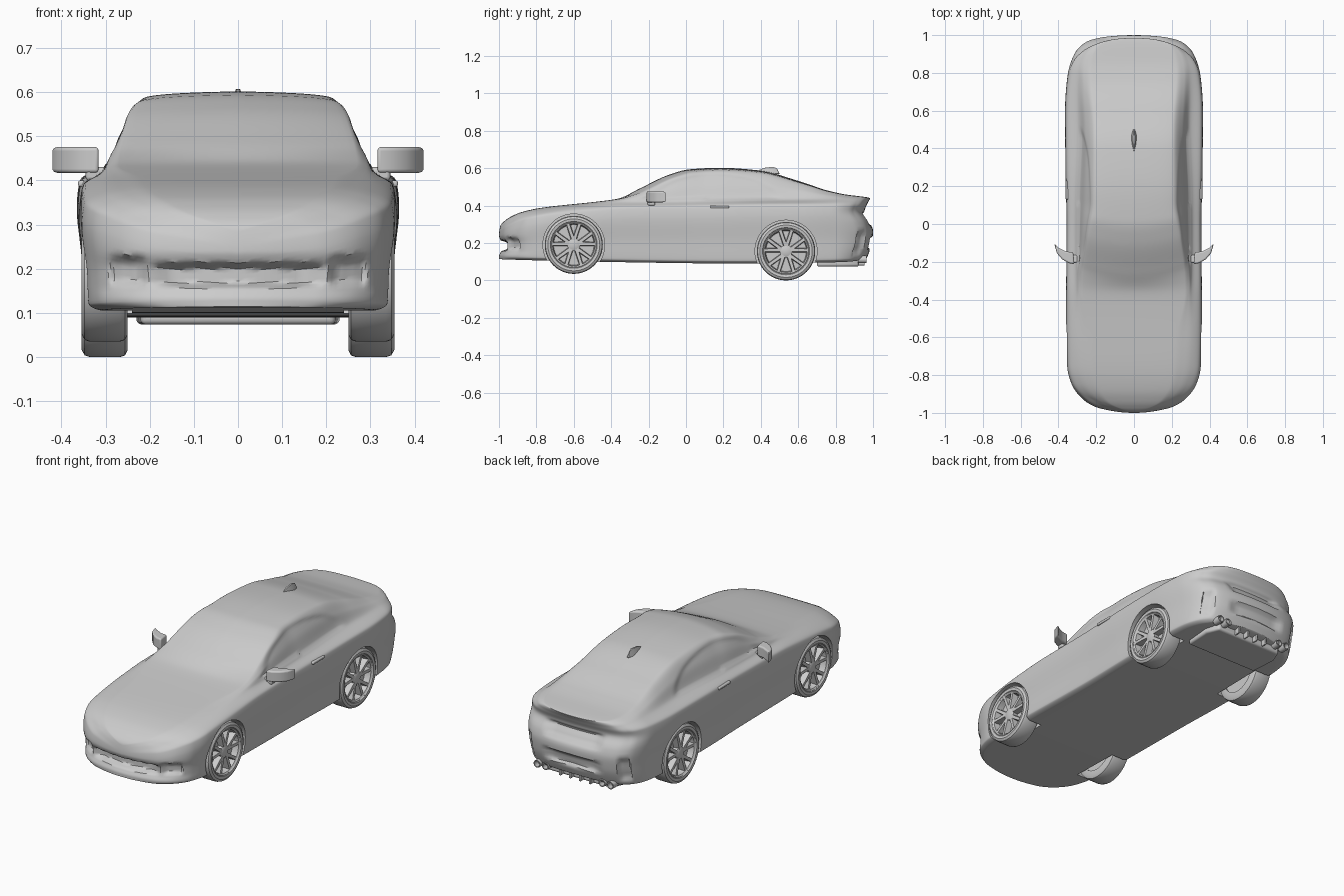
import bpy, bmesh, math
from mathutils import Vector

if "Cube" in bpy.data.objects:
    bpy.data.objects.remove(bpy.data.objects["Cube"])

grey = bpy.data.materials.new("plain_grey")
grey.use_nodes = True
COLOUR = (0.6, 0.6, 0.6, 1)
grey.diffuse_color = COLOUR
grey.node_tree.nodes["Principled BSDF"].inputs["Base Color"].default_value = COLOUR


# ---------- helpers ----------
def clamp(v):
    return max(0.0, min(1.0, v))


def curve(points):
    """Smooth interpolation through (position, value) pairs without overshoot."""
    t = [p[0] for p in points]
    v = [p[1] for p in points]
    n = len(t)
    d = [(v[i + 1] - v[i]) / (t[i + 1] - t[i]) for i in range(n - 1)]
    m = [d[0]]
    for a, b in zip(d, d[1:]):
        m.append(2 * a * b / (a + b) if a * b > 0 else 0)
    m.append(d[-1])

    def value(q):
        i = 0
        while i < n - 2 and q > t[i + 1]:
            i += 1
        h = t[i + 1] - t[i]
        u = clamp((q - t[i]) / h)
        w = 1 - u
        return (v[i] * (1 + 2 * u) * w * w + v[i + 1] * (3 - 2 * u) * u * u
                + h * u * w * (m[i] * w - m[i + 1] * u))
    return value


def along(points):
    """Curve along the car, sampled more finely towards nose and tail."""
    f = curve([(math.asin(y), v) for y, v in points])
    return lambda y: f(math.asin(y))


def loft(bm, rings, wrap=False, caps=True):
    rows = [[bm.verts.new(p) for p in ring] for ring in rings]
    n = len(rows[0])
    pairs = list(zip(rows, rows[1:])) + ([(rows[-1], rows[0])] if wrap else [])
    for a, b in pairs:
        for j in range(n):
            k = (j + 1) % n
            bm.faces.new((a[j], a[k], b[k], b[j]))
    if caps and not wrap:
        bm.faces.new(rows[0])
        bm.faces.new(rows[-1])


def lathe(bm, profile, centre, side, steps=56):
    """Turn a closed (x, radius) profile about an axle."""
    rings = []
    for i in range(steps):
        a = math.tau * i / steps
        rings.append([(side * x, centre[0] + r * math.cos(a), centre[1] + r * math.sin(a))
                      for x, r in profile])
    loft(bm, rings, wrap=True)


def finish(bm, name, bevel=0.0, angle=38):
    bmesh.ops.remove_doubles(bm, verts=bm.verts, dist=1e-5)
    bmesh.ops.recalc_face_normals(bm, faces=bm.faces)
    mesh = bpy.data.meshes.new(name)
    bm.to_mesh(mesh)
    bm.free()
    mesh.materials.append(grey)
    ob = bpy.data.objects.new(name, mesh)
    bpy.context.collection.objects.link(ob)
    if bevel:
        mod = ob.modifiers.new("round", "BEVEL")
        mod.width, mod.segments = bevel, 4
    smooth(ob, angle)
    return ob


def smooth(ob, angle):
    bpy.ops.object.select_all(action="DESELECT")
    ob.select_set(True)
    bpy.context.view_layer.objects.active = ob
    bpy.ops.object.shade_smooth_by_angle(angle=math.radians(angle))


def prism(name, outline, low, high, bevel=0.0):
    """Plan outline raised between two heights."""
    bm = bmesh.new()
    loft(bm, [[(x, y, z) for x, y in outline] for z in (low, high)])
    return finish(bm, name, bevel)


def box(name, x, y, z, bevel=0.0):
    return prism(name, [(x[0], y[0]), (x[1], y[0]), (x[1], y[1]), (x[0], y[1])],
                 z[0], z[1], bevel)


# ---------- body curves ----------
half_width = along([(-1, 0), (-.985, .14), (-.97, .2), (-.92, .28), (-.85, .33), (-.75, .354),
                    (-.5, .36), (0, .357), (.3, .363), (.6, .365), (.8, .35), (.9, .32),
                    (.96, .265), (.985, .19), (1, 0)])
floor = along([(-1, .115), (-.9, .11), (-.5, .1), (.3, .09), (.7, .095), (.9, .1), (1, .12)])
belt = along([(-1, .26), (-.97, .3), (-.9, .34), (-.75, .375), (-.5, .405), (-.3, .42),
              (0, .425), (.5, .435), (.8, .435), (.95, .425), (1, .42)])
crest = along([(-1, .285), (-.985, .315), (-.94, .345), (-.89, .364), (-.78, .387), (-.46, .423),
               (-.36, .438), (-.25, .49), (-.09, .565), (.02, .594), (.18, .602), (.39, .588),
               (.6, .532), (.77, .477), (.87, .458), (.95, .449), (1, .438)])
belt_part = along([(-1, .85), (-.6, .85), (0, .86), (.5, .8), (.8, .84), (1, .9)])
roof_part = along([(-1, .55), (-.6, .62), (-.36, .75), (-.1, .67), (.1, .575), (.5, .56),
                   (.8, .64), (1, .72)])
nose_shape = curve([(.11, 0), (.13, 0), (.16, .012), (.2, .012), (.24, 0), (.32, .012)])
tail_shape = curve([(.09, .045), (.2, .006), (.26, 0), (.31, .012), (.37, .045),
                    (.41, .03), (.44, .014)])
SPAN = 8


def section(y):
    w, zb, zs, zr = half_width(y), floor(y), belt(y), crest(y)
    gw, rw = w * belt_part(y), w * roof_part(y)
    h, edge = zs - zb, zs + (zr - zs) * .93
    pts = [(0, zb), (.86 * w, zb), (.955 * w, zb + .015), (.97 * w, zb + .35 * h),
           (w, zb + .72 * h), (.98 * w, zb + .9 * h), (gw, zs),
           (gw + (rw - gw) * .42, zs + (edge - zs) * .58), (rw, edge),
           (rw * .5, edge + (zr - edge) * .75), (0, zr)]
    t = [0]
    for a, b in zip(pts, pts[1:]):
        t.append(t[-1] + math.dist(a, b) + 1e-5)
    fx = curve([(q, p[0]) for q, p in zip(t, pts)])
    fz = curve([(q, p[1]) for q, p in zip(t, pts)])
    qs = [a + (b - a) * k / SPAN for a, b in zip(t, t[1:]) for k in range(SPAN)] + [t[-1]]
    return [(fx(q), fz(q)) for q in qs]


def hollow(x, z, cx, cz, rx, rz):
    """Soft-edged rectangular dent, one inside and zero outside."""
    return clamp(3 * (1.2 - abs(x - cx) / rx)) * clamp(2 * (1.2 - abs(z - cz) / rz))


def sculpt(x, y, z):
    nose, tail = clamp((-y - .8) / .14), clamp((y - .78) / .16)
    # curved windscreen
    y2 = y + .6 * x * x * clamp((z - .43) / .04) * clamp((.25 - y) / .3) * clamp((y + .6) / .2)
    # grille and corner intakes
    front = nose_shape(z) + .035 * hollow(x, z, 0, .185, .17, .024)
    front += .022 * hollow(x, z, .25, .195, .035, .03)
    # number plate recess, lower bumper recess and corner vents
    rear = tail_shape(z) + .02 * hollow(x, z, 0, .33, .15, .032)
    rear += .018 * hollow(x, z, 0, .2, .15, .03) + .02 * hollow(x, z, .28, .2, .02, .06)
    y2 += nose * front - tail * rear
    # side windows
    if x > .2 and z > .437:
        r = math.hypot((y - .13) / .38, (z - .43) / .145)
        x -= .009 * clamp((1 - r) * 8)
    return x, y2, z


# ---------- body shell with wheel arches ----------
bm = bmesh.new()
rings = []
STATIONS = 170
for i in range(STATIONS + 1):
    y = math.sin(math.pi * (i / STATIONS - .5))
    half = [sculpt(x, y, z) for x, z in section(y)]
    rings.append(half + [(-x, b, z) for x, b, z in half[-2:0:-1]])
loft(bm, rings, caps=False)
body = finish(bm, "body")

AXLES = {"front": (-.6, .19, .155), "rear": (.535, .156, .156)}
SIDES = {"left": 1, "right": -1}
for y, z, r in AXLES.values():
    for side in SIDES.values():
        bm = bmesh.new()
        lathe(bm, [(.24, 0), (.24, r + .01), (.5, r + .01), (.5, 0)], (y, z), side)
        cutter = finish(bm, "arch_cutter")
        cutter.hide_render = True
        mod = body.modifiers.new("arch", "BOOLEAN")
        mod.operation, mod.solver, mod.object = "DIFFERENCE", "EXACT", cutter
        bpy.context.view_layer.objects.active = body
        bpy.ops.object.modifier_apply(modifier=mod.name)
        bpy.data.objects.remove(cutter)
smooth(body, 38)

# ---------- wheels ----------
for axle, (y, z, r) in AXLES.items():
    for label, side in SIDES.items():
        bm = bmesh.new()
        lathe(bm, [(.25, .11), (.25, r - .016), (.256, r - .004), (.268, r), (.335, r),
                   (.347, r - .004), (.354, r - .016), (.352, r - .03), (.342, .118)], (y, z), side)
        finish(bm, f"{axle}_{label}_tyre")

        bm = bmesh.new()
        lathe(bm, [(.26, 0), (.26, .122), (.346, .126), (.35, .12), (.345, .113),
                   (.312, .108), (.312, 0)], (y, z), side)
        lathe(bm, [(.3, 0), (.3, .034), (.338, .034), (.343, .026), (.343, 0)], (y, z), side)
        for k in range(5):
            base = math.tau * k / 5 + math.pi / 2
            for lean in (-.27, .27):
                ends = []
                for rad, ang, wide, out in ((.02, base, .013, .342), (.115, base + lean, .011, .346)):
                    dirn = Vector((0, math.cos(ang), math.sin(ang)))
                    across = Vector((0, -dirn.z, dirn.y)) * wide
                    mid = Vector((0, y, z)) + dirn * rad
                    ends.append([mid + across * s + Vector((side * x, 0, 0))
                                 for s, x in ((-1, .31), (-.7, out), (.7, out), (1, .31))])
                loft(bm, ends)
        finish(bm, f"{axle}_{label}_rim")

# ---------- mirrors, handles and exhausts ----------
for label, s in SIDES.items():
    plan = [(.315, -.212), (.345, -.207), (.38, -.187), (.408, -.155), (.422, -.105),
            (.4, -.125), (.36, -.145), (.322, -.15)]
    prism(f"{label}_mirror", [(s * x, y) for x, y in plan], .417, .476, .012)
    box(f"{label}_mirror_stalk", sorted((s * .28, s * .345)), (-.205, -.165), (.4, .43), .008)
    box(f"{label}_door_handle", sorted((s * .335, s * .362)), (.13, .23), (.386, .4), .005)
    bm = bmesh.new()
    for x in (.17, .22):
        tube = [(.92, .008), (.92, .02), (.965, .02), (.965, .015), (.935, .015)]
        loft(bm, [[(s * x + q * math.cos(math.tau * k / 20), b, .112 + q * math.sin(math.tau * k / 20))
                   for k in range(20)] for b, q in tube])
    finish(bm, f"{label}_exhausts")

# ---------- diffuser ----------
prism("diffuser", [(-.22, .7), (.22, .7), (.23, .85), (.2, .925), (-.2, .925), (-.23, .85)],
      .074, .13, .012)
for i, x in enumerate((-.09, -.03, .03, .09)):
    box(f"diffuser_fin_{i + 1}", (x - .006, x + .006), (.85, .955), (.08, .15), .004)

# ---------- roof fin ----------
bm = bmesh.new()
loft(bm, [[(-w, y0, .57), (w, y0, .57), (w * .3, y1, top), (-w * .3, y1, top)]
          for w, y0, y1, top in ((.004, .37, .38, .586), (.014, .42, .42, .602),
                                 (.016, .46, .465, .607), (.005, .5, .485, .6))])
finish(bm, "roof_fin", .003)
